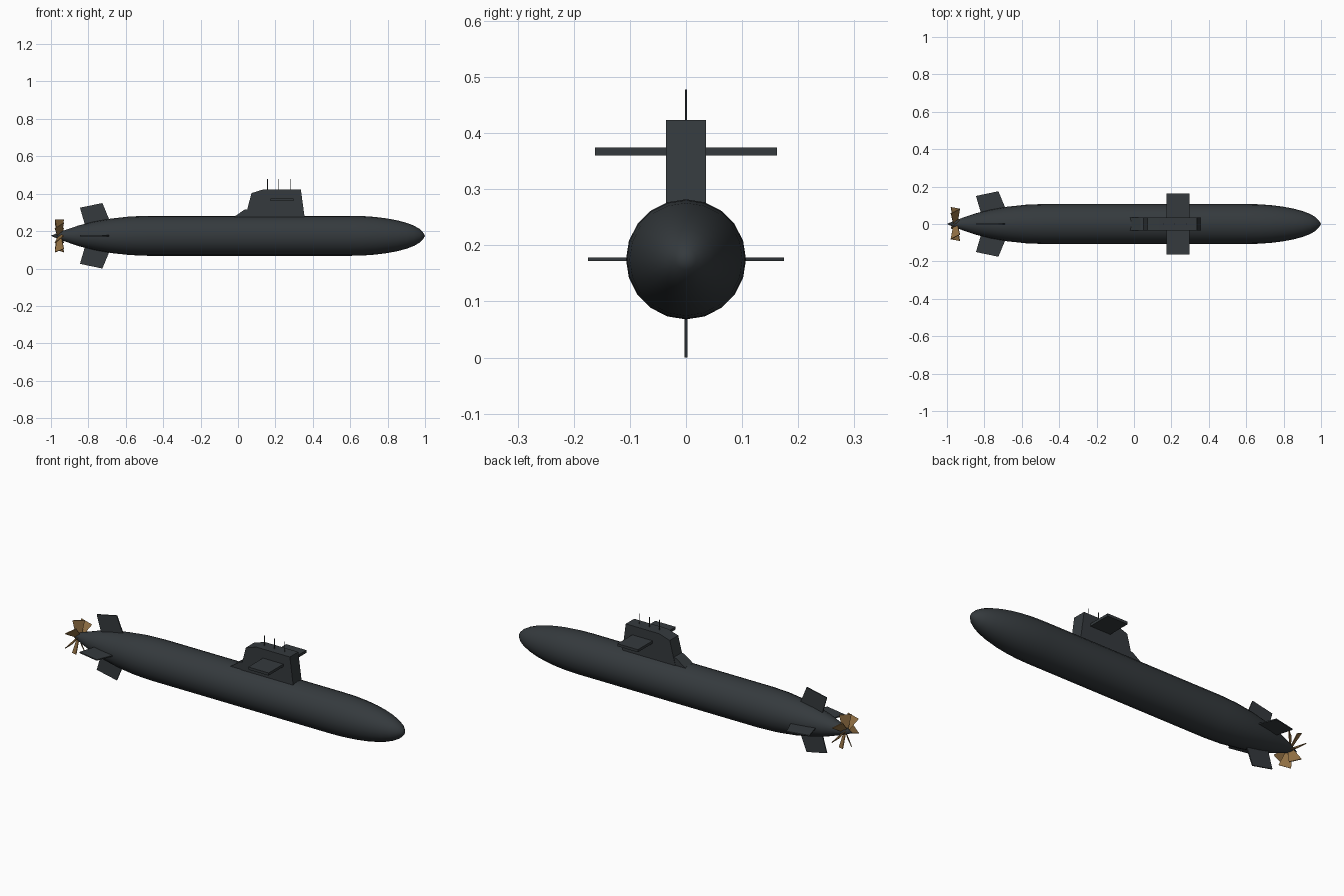
import bpy, bmesh, math
from mathutils import Matrix, Vector

if "Cube" in bpy.data.objects:
    bpy.data.objects.remove(bpy.data.objects["Cube"])

AXIS = 0.175   # height of the hull centre line


def material(name, rgb):
    m = bpy.data.materials.new(name)
    m.diffuse_color = (*rgb, 1)
    m.use_nodes = True
    m.node_tree.nodes["Principled BSDF"].inputs["Base Color"].default_value = m.diffuse_color
    return m


DARK = material("dark_paint", (0.035, 0.042, 0.047))
BRONZE = material("bronze", (0.30, 0.17, 0.06))


def finish(bm, name, mat, smooth=False):
    bmesh.ops.recalc_face_normals(bm, faces=bm.faces)
    me = bpy.data.meshes.new(name)
    bm.to_mesh(me)
    bm.free()
    me.materials.append(mat)
    ob = bpy.data.objects.new(name, me)
    bpy.context.collection.objects.link(ob)
    if smooth:
        bpy.ops.object.select_all(action='DESELECT')
        ob.select_set(True)
        bpy.context.view_layer.objects.active = ob
        bpy.ops.object.shade_smooth_by_angle(angle=math.radians(35))
    return ob


def plate(name, outline, half, mat=DARK, matrix=Matrix()):
    """Flat XZ outline given thickness along Y, then transformed."""
    bm = bmesh.new()
    face = bm.faces.new([bm.verts.new((x, -half, z)) for x, z in outline])
    ext = bmesh.ops.extrude_face_region(bm, geom=[face])
    moved = [v for v in ext["geom"] if isinstance(v, bmesh.types.BMVert)]
    bmesh.ops.translate(bm, verts=moved, vec=(0, 2 * half, 0))
    bmesh.ops.transform(bm, matrix=matrix, verts=bm.verts)
    return finish(bm, name, mat)


# Hull: lathed profile with tapered stern and elliptical bow
R, SIDES = 0.107, 20
profile = [(-1, 0), (-0.96, 0.018), (-0.92, 0.032), (-0.85, 0.056), (-0.77, 0.076),
           (-0.68, 0.092), (-0.58, 0.103), (-0.48, R)]
for i in range(10):
    a = math.pi / 2 * i / 9
    profile.append((0.6 + 0.395 * math.sin(a), R * math.cos(a)))
profile[-1] = (1.0, 0)
bm = bmesh.new()
rings = []
for x, r in profile:
    if r == 0:
        rings.append([bm.verts.new((x, 0, AXIS))] * SIDES)
    else:
        rings.append([bm.verts.new((x, r * math.cos(t), AXIS + r * math.sin(t)))
                      for t in (2 * math.pi * k / SIDES for k in range(SIDES))])
for a, b in zip(rings, rings[1:]):
    for k in range(SIDES):
        n = (k + 1) % SIDES
        bm.faces.new(list(dict.fromkeys((a[k], a[n], b[n], b[k]))))
finish(bm, "hull", DARK, smooth=True)

# Sail with a small wedge behind it
plate("sail", [(0.035, 0.26), (0.358, 0.26), (0.336, 0.423), (0.136, 0.423), (0.072, 0.403)], 0.036)
plate("sail_wedge", [(-0.03, 0.27), (0.06, 0.27), (0.06, 0.318), (0.035, 0.315)], 0.034)

# Sail planes: one slab through the sail
plate("sail_planes", [(0.175, 0.36), (0.297, 0.36), (0.297, 0.374), (0.175, 0.374)], 0.162)

# Masts
for i, x in enumerate((0.158, 0.218, 0.28)):
    bm = bmesh.new()
    bmesh.ops.create_cone(bm, cap_ends=True, segments=8, radius1=0.002, radius2=0.002,
                          depth=0.078, matrix=Matrix.Translation((x, 0, 0.439)))
    finish(bm, f"mast_{i + 1}", DARK)

# Four swept stern fins around the hull axis
fin = [(-0.81, 0.03), (-0.665, 0.03), (-0.725, 0.175), (-0.845, 0.150)]
for i in range(4):
    m = Matrix.Translation((0, 0, AXIS)) @ Matrix.Rotation(i * math.pi / 2, 4, 'X')
    plate(f"stern_fin_{i + 1}", fin, 0.003, matrix=m)

# Propeller: seven pitched blades
blade = [(-0.014, 0.008), (0.014, 0.008), (0.031, 0.088), (-0.031, 0.088)]
for i in range(7):
    m = (Matrix.Translation((-0.955, 0, AXIS)) @ Matrix.Rotation(2 * math.pi * i / 7, 4, 'X')
         @ Matrix.Rotation(math.radians(40), 4, 'Z'))
    plate(f"propeller_blade_{i + 1}", blade, 0.002, BRONZE, m)
